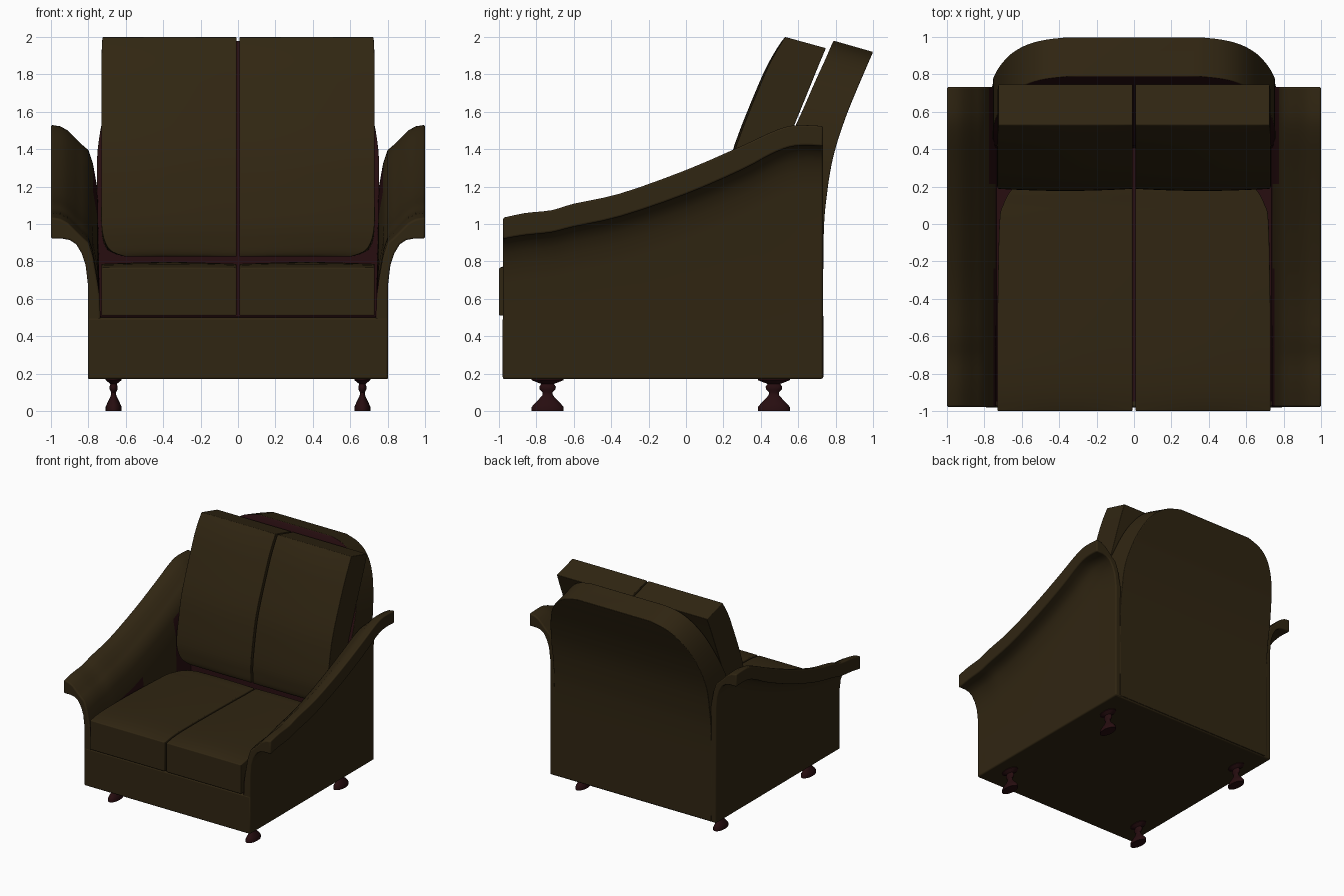
import bpy, bmesh, math
from mathutils import Vector

if "Cube" in bpy.data.objects:
    bpy.data.objects.remove(bpy.data.objects["Cube"])


def material(name, rgb):
    m = bpy.data.materials.new(name)
    m.diffuse_color = (*rgb, 1)
    m.use_nodes = True
    m.node_tree.nodes["Principled BSDF"].inputs["Base Color"].default_value = m.diffuse_color
    return m


OLIVE = material("olive brown fabric", (0.030, 0.019, 0.006))
RED = material("dark red wood", (0.020, 0.004, 0.005))


def finish(name, bm, mats, bevel=0.0, angle=40):
    bmesh.ops.recalc_face_normals(bm, faces=bm.faces)
    me = bpy.data.meshes.new(name)
    bm.to_mesh(me)
    bm.free()
    ob = bpy.data.objects.new(name, me)
    bpy.context.collection.objects.link(ob)
    for m in mats:
        me.materials.append(m)
    bpy.ops.object.select_all(action='DESELECT')
    ob.select_set(True)
    bpy.context.view_layer.objects.active = ob
    bpy.ops.object.shade_smooth_by_angle(angle=math.radians(45))
    if bevel:
        b = ob.modifiers.new("soft edges", 'BEVEL')
        b.width, b.segments = bevel, 3
        b.limit_method, b.angle_limit = 'ANGLE', math.radians(angle)
        bpy.ops.object.modifier_move_to_index(modifier="soft edges", index=0)
    return ob


def skin(rings, face_rule=None):
    """Skin closed rings of points, cap both ends."""
    bm = bmesh.new()
    vs = [[bm.verts.new(p) for p in r] for r in rings]
    n = len(vs[0])
    for a, b in zip(vs, vs[1:]):
        for i in range(n):
            j = (i + 1) % n
            f = bm.faces.new((a[i], a[j], b[j], b[i]))
            if face_rule:
                f.material_index = face_rule(i, f.calc_center_median())
    bm.faces.new(vs[0])
    bm.faces.new(vs[-1])
    return bm


def smooth_rows(rows, k=4):
    """Catmull-Rom resampling of a table of rows."""
    out = []
    for i in range(len(rows) - 1):
        p = [rows[max(0, min(len(rows) - 1, i + d))] for d in (-1, 0, 1, 2)]
        for s in range(k):
            t = s / k
            out.append([0.5 * (2 * b + (c - a) * t + (2 * a - 5 * b + 4 * c - d) * t * t
                               + (3 * b - a - 3 * c + d) * t ** 3) for a, b, c, d in zip(*p)])
    return out + [list(rows[-1])]


COLS = 8


def slab(rows, bulge, sign=1, rule=None):
    """Rows: show side y, z, hidden side y, z, left x, right x."""
    rings = []
    for k, (yf, zf, yb, zb, x0, x1) in enumerate(rows):
        out = Vector((0, yf - yb, zf - zb)).normalized()
        swell = bulge * math.sin(math.pi * k / (len(rows) - 1)) ** 0.5 if 0 < k < len(rows) - 1 else 0
        ring = []
        for c in range(COLS + 1):
            t = c / COLS
            p = Vector((x0 + (x1 - x0) * t, yf, zf)) + out * swell * math.sin(math.pi * t)
            ring.append(p)
        ring += [Vector((x1, yb, zb)), Vector((x0, yb, zb))]
        rings.append([(p.x * sign, p.y, p.z) for p in ring])
    return skin(rings, rule)


def box(name, x, y0, y1, z0, z1, mat, bevel):
    bm = bmesh.new()
    bmesh.ops.create_cube(bm, size=1)
    for v in bm.verts:
        v.co = (v.co.x * 2 * x, y0 if v.co.y < 0 else y1, z0 if v.co.z < 0 else z1)
    return finish(name, bm, [mat], bevel)


# base and the dark deck under the seat cushions
box("base", 0.803, -0.98, 0.73, 0.17, 0.50, OLIVE, 0.012)
box("seat_deck", 0.74, -0.95, 0.50, 0.48, 0.508, RED, 0)

# leaning back shell with rounded top corners and a dark front
BACK = [(.40, .18, .735, .18, .76), (.42, .90, .735, .90, .76), (.46, 1.20, .755, 1.17, .755),
        (.53, 1.40, .79, 1.37, .75), (.62, 1.60, .85, 1.56, .715), (.69, 1.76, .91, 1.71, .66),
        (.745, 1.88, .957, 1.82, .58), (.775, 1.95, .985, 1.885, .48), (.79, 1.98, 1.0, 1.92, .35)]
back_rows = [r[:4] + [-r[4], r[4]] for r in smooth_rows(BACK)]
finish("back_shell", slab(back_rows, 0, 1, lambda i, c: 1 if i < COLS else 0),
       [OLIVE, RED], 0.015, 50)

# arm: y, top height, lip thickness
ARM = [(-.978, 1.035, .115), (-.86, 1.06, .12), (-.72, 1.075, .12), (-.60, 1.11, .125),
       (-.35, 1.165, .125), (0, 1.29, .13), (.30, 1.42, .13), (.45, 1.49, .12),
       (.55, 1.525, .115), (.64, 1.53, .11), (.733, 1.525, .11)]


def arm_section(y, t, h, s):
    low = t - h
    pts = [(.803, .172), (.803, low - .24), (.815, low - .14), (.835, low - .08), (.865, low - .03),
           (.90, low - .007), (.94, low), (1, low), (1, t), (.95, t - .008), (.91, t - .03),
           (.87, t - .07), (.835, t - .105), (.80, t - .135), (.775, t - .21),
           (.75, max(.68, t - .35)), (.74, .62), (.735, .5), (.735, .172)]
    return [(x * s, y, z) for x, z in pts]


def arm_rule(i, c):
    return 1 if 13 < i < 17 and (c.y > .2 or c.z < .74) else 0


# turned foot outline: radius, height
FOOT = [(.085, 0), (.085, .022), (.07, .04), (.045, .065), (.028, .085), (.026, .10), (.042, .115),
        (.044, .13), (.034, .145), (.06, .155), (.085, .165), (.085, .18)]

# seat cushion: top y, z, bottom y, z, inner x, outer x
SEAT = [(-1.0, .765, -1.0, .51, .008, .73), (-.85, .785, -.85, .51, .008, .73),
        (-.5, .785, -.5, .51, .008, .73), (0, .775, 0, .51, .008, .72),
        (.10, .772, .10, .51, .008, .70), (.17, .772, .17, .51, .008, .665),
        (.21, .77, .21, .51, .008, .62), (.235, .77, .235, .51, .008, .54)]

# back cushion: front y, z, rear y, z, inner x, outer x
CUSHION = [(.20, .825, .41, .825, .008, .60), (.193, .85, .412, .845, .008, .67),
           (.19, .90, .415, .88, .008, .71), (.19, 1.0, .42, .97, .008, .73),
           (.22, 1.2, .45, 1.17, .008, .73), (.27, 1.42, .52, 1.38, .008, .73),
           (.40, 1.75, .645, 1.69, .008, .73), (.465, 1.89, .71, 1.85, .008, .73),
           (.53, 2.0, .748, 1.94, .008, .725)]

for side, s in (("left", -1), ("right", 1)):
    finish(side + "_arm", skin([arm_section(*r, s) for r in smooth_rows(ARM, 3)], arm_rule),
           [OLIVE, RED], 0.01, 50)
    finish(side + "_seat_cushion", slab(smooth_rows(SEAT, 3), .012, s), [OLIVE], 0.022, 50)
    finish(side + "_back_cushion", slab(smooth_rows(CUSHION, 3), .012, s), [OLIVE], 0.022, 50)
    # feet, flattened sideways
    for place, y in (("front", -.74), ("rear", .47)):
        rings = [[(s * .665 + .5 * r * math.cos(a * math.tau / 20), y + r * math.sin(a * math.tau / 20), z)
                  for a in range(20)] for r, z in FOOT]
        finish(f"{side}_{place}_foot", skin(rings), [RED])
